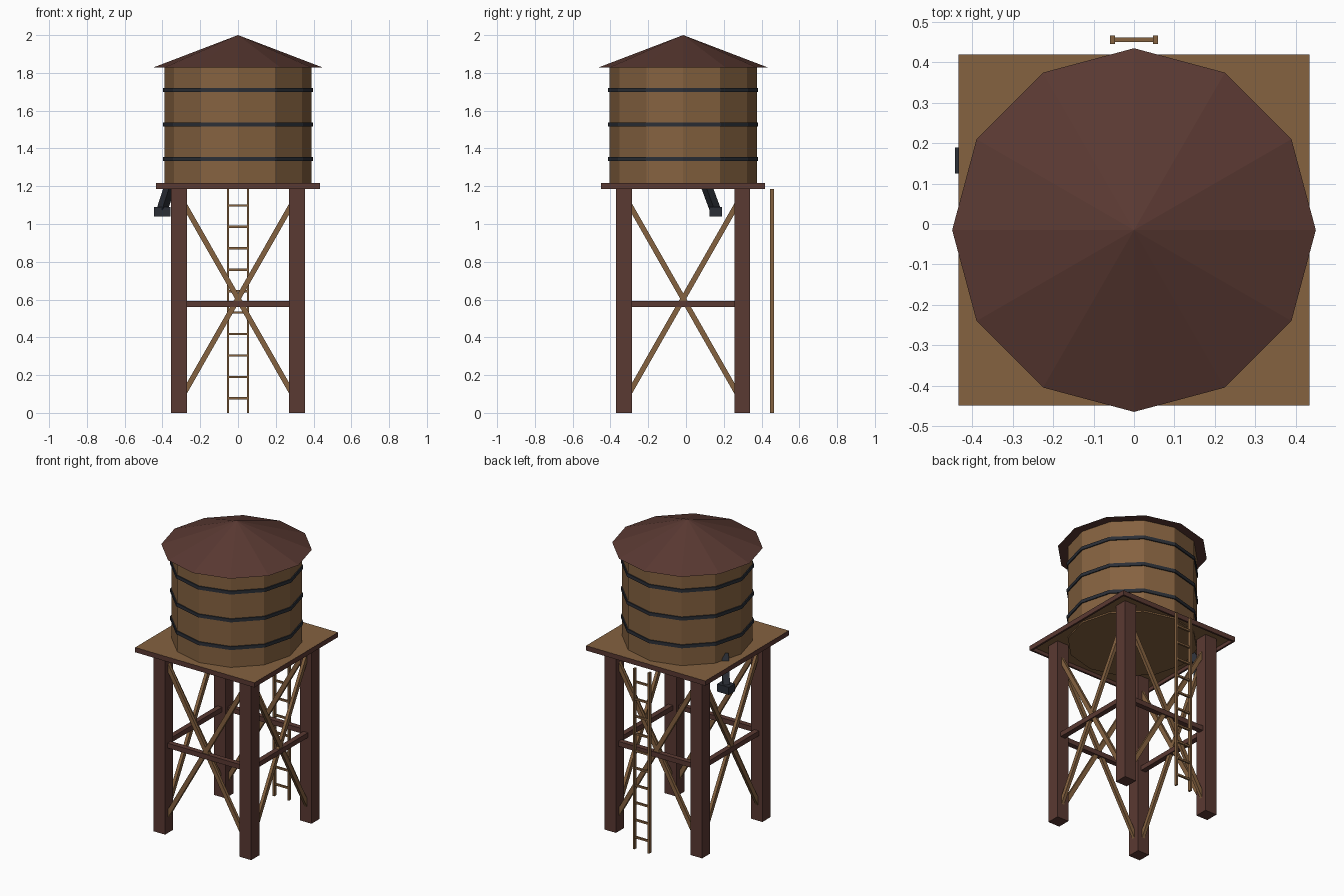
import bpy
from math import radians
from mathutils import Vector

cube = bpy.data.objects.get("Cube")
if cube:
    bpy.data.objects.remove(cube, do_unlink=True)

CY = -0.015          # tower axis in y
LEG = 0.313          # leg centre offset
DECK = 0.433         # platform half width


def material(name, rgb):
    m = bpy.data.materials.new(name)
    m.use_nodes = True
    m.diffuse_color = (*rgb, 1)
    m.node_tree.nodes["Principled BSDF"].inputs["Base Color"].default_value = (*rgb, 1)
    return m


WOOD = material("tan wood", (0.235, 0.122, 0.051))
DARK = material("dark red wood", (0.102, 0.041, 0.032))
IRON = material("dark iron", (0.024, 0.028, 0.037))


def finish(name, mat):
    ob = bpy.context.object
    ob.name = name
    ob.data.materials.append(mat)
    return ob


def box(name, center, size, mat):
    bpy.ops.mesh.primitive_cube_add(size=1, location=center)
    ob = finish(name, mat)
    ob.scale = size
    return ob


def bar(name, a, b, width, depth, mat):
    """Rectangular bar from a to b."""
    a, b = Vector(a), Vector(b)
    ob = box(name, (a + b) / 2, (width, depth, (b - a).length), mat)
    ob.rotation_euler = (b - a).to_track_quat("Z", "Y").to_euler()
    return ob


def drum(name, r1, r2, z0, z1, mat):
    """Twelve-sided drum or cone with corners on the axes."""
    bpy.ops.mesh.primitive_cone_add(vertices=12, radius1=r1, radius2=r2, depth=z1 - z0,
                                    location=(0, CY, (z0 + z1) / 2))
    return finish(name, mat)


# Tank, hoops and roof
drum("tank", 0.39, 0.39, 1.2, 1.828, WOOD)
for i, z in enumerate((1.345, 1.527, 1.71)):
    drum(f"tank_hoop_{i + 1}", 0.397, 0.397, z - 0.011, z + 0.011, IRON)
drum("roof", 0.45, 0, 1.828, 2.0, DARK)

# Platform deck with a dark rim
box("deck", (0, CY, 1.213), (2 * DECK, 2 * DECK, 0.008), WOOD)
for s in (-1, 1):
    edge = s * (DECK - 0.005)
    box("deck_rim_side", (edge, CY, 1.201), (0.012, 2 * DECK + 0.002, 0.031), DARK)
    box("deck_rim_end", (0, CY + edge, 1.201), (2 * DECK + 0.002, 0.012, 0.031), DARK)

# Legs
for sx in (-1, 1):
    for sy in (-1, 1):
        box("leg", (sx * LEG, CY + sy * LEG, 0.605), (0.084, 0.084, 1.21), DARK)

# Cross beams and diagonal braces on all four sides
for s in (-1, 1):
    box("beam_end", (0, CY + s * LEG, 0.576), (2 * LEG, 0.034, 0.032), DARK)
    box("beam_side", (s * LEG, CY, 0.576), (0.034, 2 * LEG, 0.032), DARK)
    for d in (-1, 1):
        run, rise, mid = 0.29 * d, 0.508, 0.605
        e = bar("brace_end", (-run, CY + s * LEG, mid - rise),
                (run, CY + s * LEG, mid + rise), 0.028, 0.02, WOOD)
        e.rotation_euler = (0, d * radians(29.7), 0)
        e = bar("brace_side", (s * LEG, CY - run, mid - rise),
                (s * LEG, CY + run, mid + rise), 0.02, 0.028, WOOD)
        e.rotation_euler = (-d * radians(29.7), 0, 0)

# Ladder at the back
for s in (-1, 1):
    box("ladder_rail", (s * 0.0535, 0.456, 0.593), (0.012, 0.021, 1.186), WOOD)
for i in range(10):
    box("ladder_rung", (0, 0.456, 0.077 + i * 0.1135), (0.1, 0.012, 0.012), WOOD)

# Water spout under the deck
bar("spout_pipe", (-0.345, 0.09, 1.25), (-0.403, 0.157, 1.07), 0.042, 0.042, IRON)
box("spout_mouth", (-0.401, 0.157, 1.065), (0.085, 0.065, 0.05), IRON)
